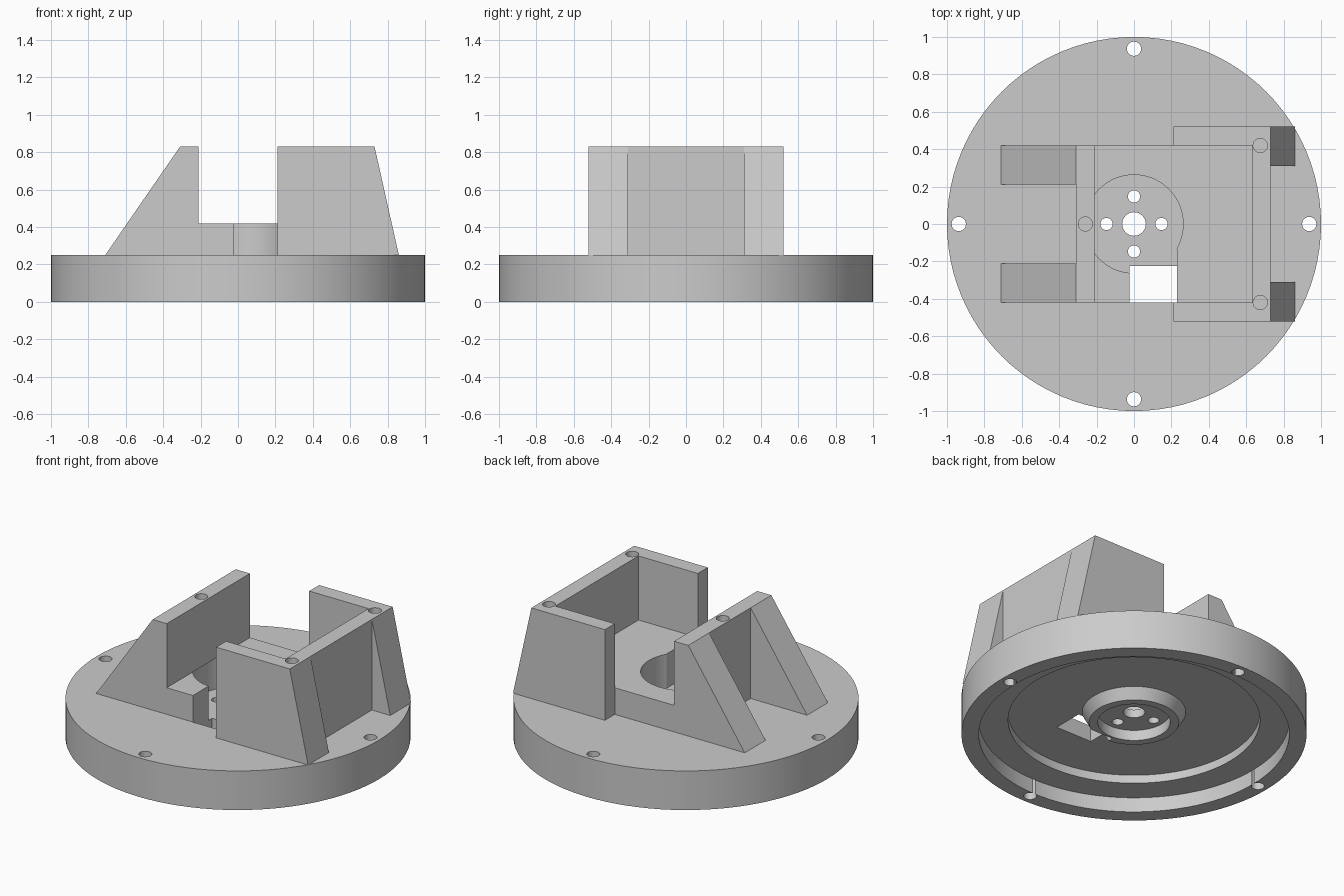
import bpy, bmesh, math
from mathutils import Matrix

old = bpy.data.objects.get("Cube")
if old:
    bpy.data.objects.remove(old, do_unlink=True)

grey = bpy.data.materials.new("plain grey")
grey.use_nodes = True
COLOUR = (0.6, 0.6, 0.6, 1)
grey.diffuse_color = COLOUR
grey.node_tree.nodes["Principled BSDF"].inputs["Base Color"].default_value = COLOUR


def finish(bm, name):
    bmesh.ops.recalc_face_normals(bm, faces=bm.faces)
    mesh = bpy.data.meshes.new(name)
    bm.to_mesh(mesh)
    bm.free()
    mesh.materials.append(grey)
    ob = bpy.data.objects.new(name, mesh)
    bpy.context.collection.objects.link(ob)
    return ob


def prism(name, profile, y0, y1):
    """Extrude an x-z outline from y0 to y1."""
    bm = bmesh.new()
    face = bm.faces.new([bm.verts.new((x, y0, z)) for x, z in profile])
    ext = bmesh.ops.extrude_face_region(bm, geom=[face])["geom"]
    verts = [v for v in ext if isinstance(v, bmesh.types.BMVert)]
    bmesh.ops.translate(bm, verts=verts, vec=(0, y1 - y0, 0))
    return finish(bm, name)


def box(name, x0, x1, y0, y1, z0, z1):
    return prism(name, [(x0, z0), (x1, z0), (x1, z1), (x0, z1)], y0, y1)


def cylinder(name, x, y, r, z0, z1, sides=32):
    bm = bmesh.new()
    bmesh.ops.create_cone(bm, cap_ends=True, segments=sides, radius1=r, radius2=r,
                          depth=z1 - z0,
                          matrix=Matrix.Translation((x, y, (z0 + z1) / 2)))
    return finish(bm, name)


def lathe(name, profile, steps=96):
    bm = bmesh.new()
    verts = [bm.verts.new((r, 0, z)) for r, z in profile]
    edges = [bm.edges.new(pair) for pair in zip(verts, verts[1:])]
    bmesh.ops.spin(bm, geom=verts + edges, cent=(0, 0, 0), axis=(0, 0, 1),
                   angle=math.tau, steps=steps, use_merge=True)
    bmesh.ops.remove_doubles(bm, verts=bm.verts, dist=1e-5)
    return finish(bm, name)


def combine(target, tool, operation):
    """Apply a boolean and discard the tool object."""
    mod = target.modifiers.new("bool", "BOOLEAN")
    mod.operation, mod.object, mod.solver = operation, tool, "EXACT"
    bpy.ops.object.select_all(action="DESELECT")
    bpy.context.view_layer.objects.active = target
    target.select_set(True)
    bpy.ops.object.modifier_apply(modifier=mod.name)
    bpy.data.objects.remove(tool, do_unlink=True)


DECK, FLOOR, TOP = 0.25, 0.42, 0.83

# Round base with stepped underside and hub ring
base = lathe("base_disc", [(0, DECK), (1, DECK), (1, 0), (0.9, 0), (0.9, 0.094),
                           (0.73, 0.094), (0.73, 0.147), (0.3, 0.147),
                           (0.26, 0.08), (0.21, 0.08), (0.21, 0.147), (0, 0.147)])

# Cradle: floor block, two end walls, side walls and sloping gussets
cradle = box("cradle", -0.31, 0.68, -0.42, 0.42, DECK, FLOOR)
parts = [box("left_wall", -0.31, -0.21, -0.42, 0.42, DECK, TOP),
         box("right_wall", 0.63, 0.73, -0.52, 0.52, DECK, TOP)]
for s in (-1, 1):
    parts += [
        prism("left_gusset", [(-0.71, DECK), (-0.25, DECK), (-0.25, TOP), (-0.31, TOP)],
              s * 0.21, s * 0.42),
        prism("right_gusset", [(0.68, DECK), (0.86, DECK), (0.73, TOP), (0.68, TOP)],
              s * 0.31, s * 0.52),
        box("side_wall", 0.21, 0.68, s * 0.42, s * 0.52, DECK, TOP)]
for part in parts:
    combine(cradle, part, "UNION")

# Blind screw holes in the wall tops
for x, y in ((-0.26, 0), (0.675, 0.42), (0.675, -0.42)):
    combine(cradle, cylinder("screw_cutter", x, y, 0.038, 0.55, 1), "DIFFERENCE")

# Round pocket and square cable slot through cradle and base
for ob in (base, cradle):
    combine(ob, cylinder("pocket_cutter", 0, 0, 0.263, 0.2, FLOOR, 64), "DIFFERENCE")
    combine(ob, box("slot_cutter", -0.025, 0.23, -0.42, -0.225, -0.1, FLOOR), "DIFFERENCE")
    combine(ob, box("slot_corner_cutter", 0.1, 0.23, -0.3, -0.13, 0.2, FLOOR), "DIFFERENCE")

# Through holes: shaft, hub bolts and rim bolts
combine(base, cylinder("shaft_cutter", 0, 0, 0.063, -0.1, 0.4), "DIFFERENCE")
for i in range(4):
    c, s = math.cos(i * math.pi / 2), math.sin(i * math.pi / 2)
    for dist, r in ((0.147, 0.033), (0.937, 0.038)):
        combine(base, cylinder("bolt_cutter", c * dist, s * dist, r, -0.1, 0.4), "DIFFERENCE")

for ob in (base, cradle):
    bpy.ops.object.select_all(action="DESELECT")
    bpy.context.view_layer.objects.active = ob
    ob.select_set(True)
    bpy.ops.object.shade_smooth_by_angle(angle=math.radians(25))
